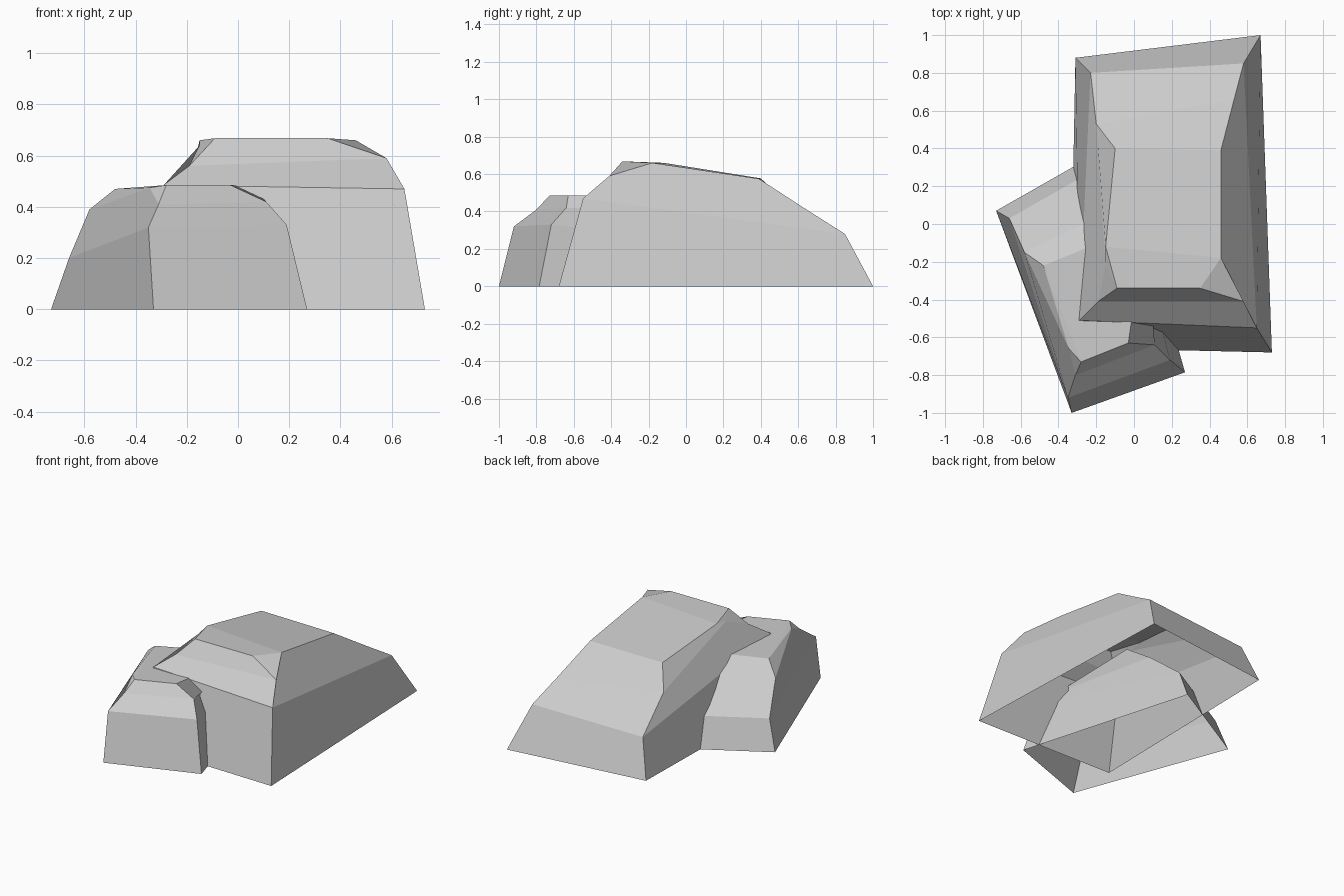
import bpy
import bmesh

cube = bpy.data.objects.get("Cube")
if cube:
    bpy.data.objects.remove(cube, do_unlink=True)

stone = bpy.data.materials.new("grey_stone")
stone.use_nodes = True
grey = (0.6, 0.6, 0.6, 1)
stone.diffuse_color = grey
bsdf = next(n for n in stone.node_tree.nodes if n.type == 'BSDF_PRINCIPLED')
bsdf.inputs["Base Color"].default_value = grey
bsdf.inputs["Roughness"].default_value = 0.9


def make_rock(name, left, right, left_sides, right_sides, steps):
    """Loft the left outline to the right one, then close both sides with facets.
    Outlines run from the back foot over the top to the front foot."""
    bm = bmesh.new()
    lv = [bm.verts.new(p) for p in left]
    rv = [bm.verts.new(p) for p in right]
    for i in range(steps):
        bm.faces.new((lv[i], lv[i + 1], rv[i + 1], rv[i]))
    for verts, sides in ((lv, left_sides), (rv, right_sides)):
        for side in sides:
            bm.faces.new([verts[i] for i in side])
    bmesh.ops.recalc_face_normals(bm, faces=bm.faces)
    # The underside is open, so make sure the shell points outward
    top = max(bm.faces, key=lambda f: f.calc_center_median().z)
    if top.normal.z < 0:
        bmesh.ops.reverse_faces(bm, faces=bm.faces)
    mesh = bpy.data.meshes.new(name)
    bm.to_mesh(mesh)
    bm.free()
    mesh.materials.append(stone)
    rock = bpy.data.objects.new(name, mesh)
    bpy.context.collection.objects.link(rock)
    return rock


# Large rock: long back slope, steep front; last left point is a side dent
make_rock(
    "large_rock",
    [(-.31, .88, 0), (-.23, .80, .25), (-.20, .53, .45), (-.10, .40, .577),
     (-.15, -.12, .66), (-.09, -.34, .668), (-.19, -.41, .56),
     (-.29, -.51, .485), (-.34, -.655, 0), (-.15, -.22, .64)],
    [(.67, 1, 0), (.58, .85, .28), (.53, .66, .40), (.46, .39, .575),
     (.46, -.18, .66), (.35, -.34, .668), (.58, -.41, .59),
     (.65, -.55, .47), (.73, -.68, 0)],
    [(0, 1, 7, 8), (1, 2, 9, 6, 7), (2, 3, 4, 9), (4, 5, 9), (5, 6, 9)],
    [(0, 1, 7, 8), (1, 2, 3, 4, 6, 7), (4, 5, 6)],
    8)

# Small rock: leans against the large one
make_rock(
    "small_rock",
    [(-.73, .07, 0), (-.66, .03, .20), (-.58, -.15, .39), (-.48, -.22, .47),
     (-.28, -.73, .485), (-.31, -.80, .41), (-.35, -.92, .32),
     (-.33, -1, 0), (-.345, -.66, .475)],
    [(-.08, .44, 0), (-.08, .36, .20), (-.03, .12, .40), (.06, 0, .48),
     (-.03, -.63, .485), (.11, -.64, .42), (.19, -.72, .33), (.27, -.785, 0)],
    [(0, 1, 6, 7), (1, 2, 8, 5, 6), (2, 3, 8), (3, 4, 8), (4, 5, 8)],
    [(0, 1, 6, 7), (1, 2, 5, 6), (2, 3, 4, 5)],
    7)
